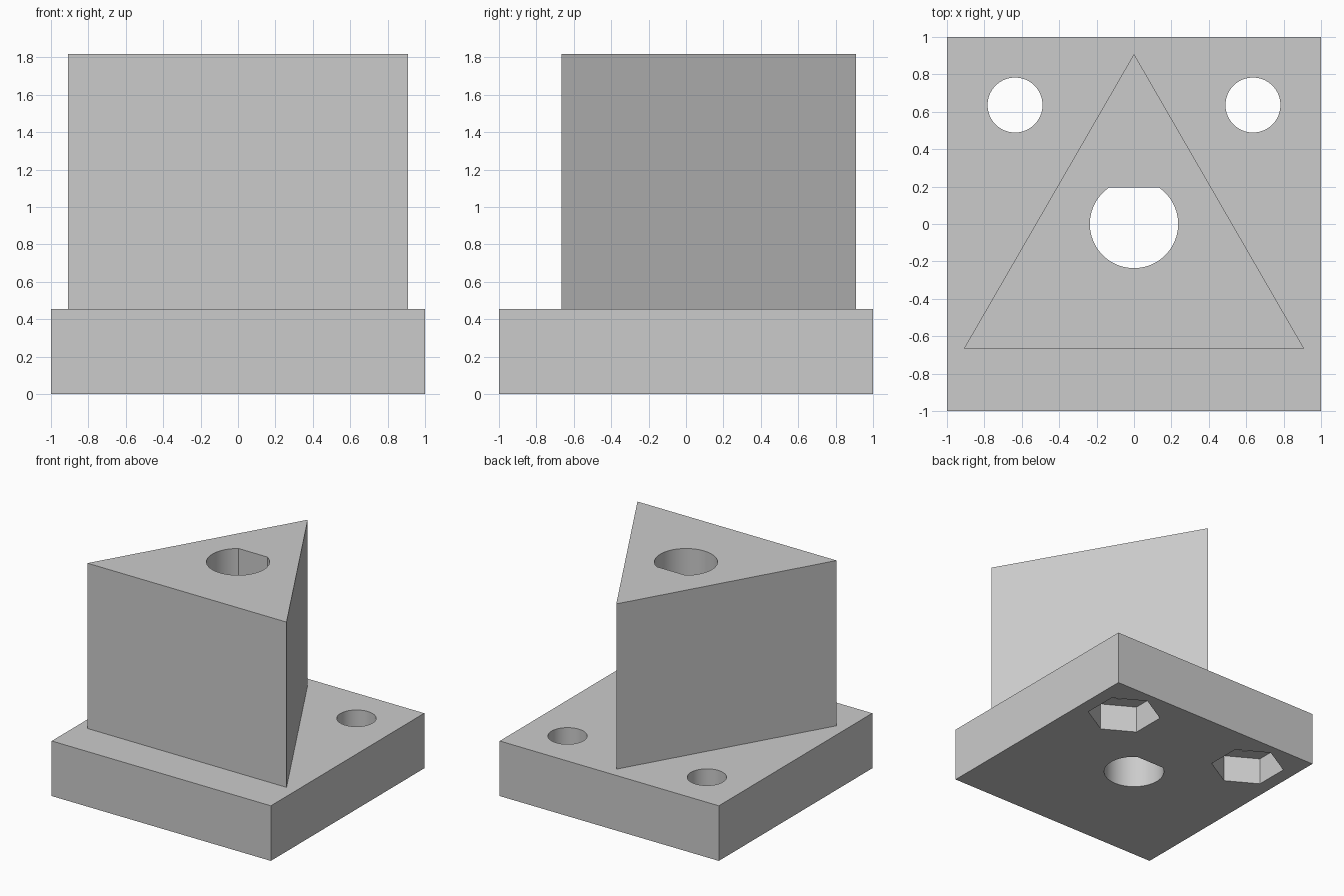
import bpy
import bmesh
from math import asin, cos, sin, pi, radians, sqrt

if "Cube" in bpy.data.objects:
    bpy.data.objects.remove(bpy.data.objects["Cube"], do_unlink=True)

BASE_TOP, POST_TOP = 0.4545, 1.818
POST = 0.909                        # half the side of the triangular post
BORE_R, BORE_FLAT = 0.236, 0.1955
BOLT_XY, BOLT_R = 0.636, 0.147
NUT_R, NUT_DEPTH = 0.287, 0.227

grey = bpy.data.materials.new("plain grey")
grey.use_nodes = True
colour = (0.6, 0.6, 0.6, 1)
grey.diffuse_color = colour
grey.node_tree.nodes["Principled BSDF"].inputs["Base Color"].default_value = colour


def arc(radius, start, end, steps, cx=0, cy=0):
    """Points along an arc, leaving out the end point."""
    return [(cx + radius * cos(start + (end - start) * i / steps),
             cy + radius * sin(start + (end - start) * i / steps))
            for i in range(steps)]


def prism(name, outline, z0, z1):
    """Closed solid extruded upwards from a counter-clockwise outline."""
    bm = bmesh.new()
    face = bm.faces.new([bm.verts.new((x, y, z0)) for x, y in outline])
    top = bmesh.ops.extrude_face_region(bm, geom=[face], use_keep_orig=True)["geom"]
    bmesh.ops.translate(bm, vec=(0, 0, z1 - z0),
                        verts=[v for v in top if isinstance(v, bmesh.types.BMVert)])
    bmesh.ops.recalc_face_normals(bm, faces=bm.faces)
    mesh = bpy.data.meshes.new(name)
    bm.to_mesh(mesh)
    bm.free()
    mesh.materials.append(grey)
    obj = bpy.data.objects.new(name, mesh)
    bpy.context.collection.objects.link(obj)
    return obj


def combine(target, other, operation):
    """Apply a boolean and remove the helper solid."""
    other.hide_render = True
    mod = target.modifiers.new(operation.lower(), "BOOLEAN")
    mod.operation, mod.object, mod.solver = operation, other, "EXACT"
    bpy.context.view_layer.objects.active = target
    bpy.ops.object.modifier_apply(modifier=mod.name)
    bpy.data.objects.remove(other, do_unlink=True)


# Square base plate fused with the triangular post
block = prism("base_plate_with_post", [(-1, -1), (1, -1), (1, 1), (-1, 1)], 0, BASE_TOP)
back = POST
front = POST - sqrt(3) * POST
post = prism("triangular_post", [(-POST, front), (POST, front), (0, back)],
             BASE_TOP / 2, POST_TOP)
combine(block, post, "UNION")

# D-shaped shaft bore through everything, flat towards the back
flat = asin(BORE_FLAT / BORE_R)
outline = arc(BORE_R, pi - flat, 2 * pi + flat, 60)
outline.append((BORE_R * cos(flat), BORE_FLAT))
combine(block, prism("bore_cutter", outline, -0.2, POST_TOP + 0.2), "DIFFERENCE")

# Bolt holes with hexagonal nut pockets underneath
for x in (-BOLT_XY, BOLT_XY):
    hole = arc(BOLT_R, 0, 2 * pi, 64, x, BOLT_XY)
    combine(block, prism("bolt_cutter", hole, -0.2, BASE_TOP + 0.2), "DIFFERENCE")
    pocket = arc(NUT_R, pi / 2, 5 * pi / 2, 6, x, BOLT_XY)
    combine(block, prism("nut_cutter", pocket, -0.2, NUT_DEPTH), "DIFFERENCE")

# Smooth hole walls, crisp edges
bpy.ops.object.select_all(action="DESELECT")
block.select_set(True)
bpy.context.view_layer.objects.active = block
bpy.ops.object.shade_smooth_by_angle(angle=radians(25))
